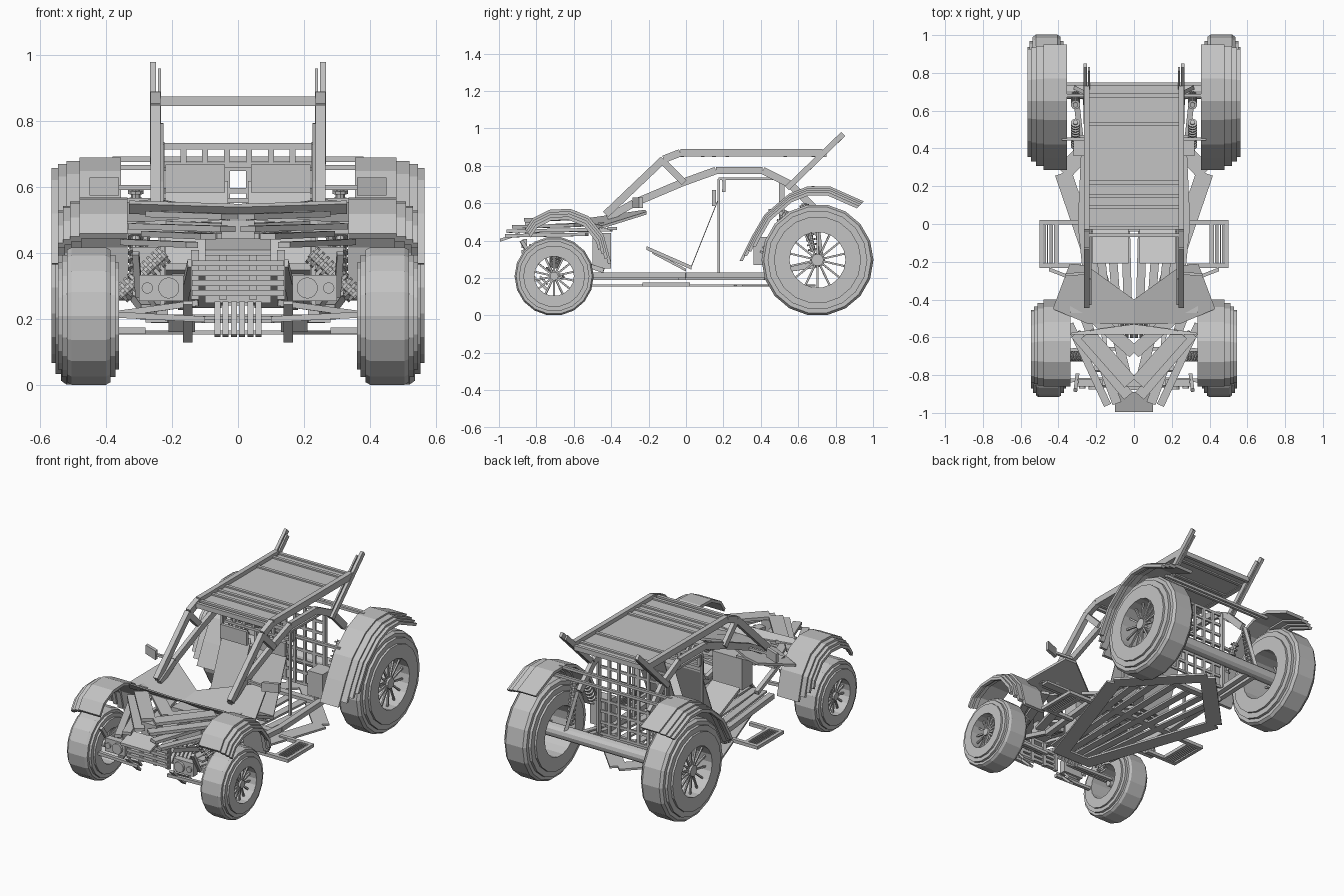
import bpy, bmesh, math
from mathutils import Vector, Matrix

if "Cube" in bpy.data.objects:
    bpy.data.objects.remove(bpy.data.objects["Cube"])

grey = bpy.data.materials.new("plain_grey")
grey.diffuse_color = (0.55, 0.55, 0.55, 1)
grey.use_nodes = True
grey.node_tree.nodes["Principled BSDF"].inputs["Base Color"].default_value = grey.diffuse_color


def finish(bm, name):
    bmesh.ops.recalc_face_normals(bm, faces=bm.faces)
    me = bpy.data.meshes.new(name)
    bm.to_mesh(me)
    bm.free()
    me.materials.append(grey)
    ob = bpy.data.objects.new(name, me)
    bpy.context.collection.objects.link(ob)


def mirrored(bm):
    """Copy everything in the mesh across x = 0."""
    d = bmesh.ops.duplicate(bm, geom=bm.verts[:] + bm.edges[:] + bm.faces[:])
    for v in d["geom"]:
        if isinstance(v, bmesh.types.BMVert):
            v.co.x *= -1


def box(bm, x0, x1, y0, y1, z0, z1):
    m = Matrix.Translation(((x0 + x1) / 2, (y0 + y1) / 2, (z0 + z1) / 2))
    bmesh.ops.create_cube(bm, size=1, matrix=m @ Matrix.Diagonal((x1 - x0, y1 - y0, z1 - z0, 1)))


def bar(bm, a, b, w=0.02, h=None):
    a, b = Vector(a), Vector(b)
    m = Matrix.Translation((a + b) / 2) @ (b - a).to_track_quat('Y', 'Z').to_matrix().to_4x4()
    bmesh.ops.create_cube(bm, size=1, matrix=m @ Matrix.Diagonal((w, (b - a).length, h or w, 1)))


def path(bm, pts, w=0.03, h=None):
    for a, b in zip(pts, pts[1:]):
        bar(bm, a, b, w, h)


def tube(bm, a, b, r, n=12):
    a, b = Vector(a), Vector(b)
    m = Matrix.Translation((a + b) / 2) @ (b - a).to_track_quat('Z', 'Y').to_matrix().to_4x4()
    bmesh.ops.create_cone(bm, cap_ends=True, segments=n, radius1=r, radius2=r, depth=(b - a).length, matrix=m)


def plate(bm, pts, t):
    lo = [bm.verts.new((x, y, z - t)) for x, y, z in pts]
    hi = [bm.verts.new(p) for p in pts]
    bm.faces.new(hi)
    bm.faces.new(lo[::-1])
    for i in range(len(pts)):
        j = (i + 1) % len(pts)
        bm.faces.new((lo[i], lo[j], hi[j], hi[i]))


def lathe(bm, prof, cy, cz, n):
    """Closed (x, r) profile turned about the wheel axis."""
    rings = []
    for k in range(n):
        a = 2 * math.pi * (k + 0.5) / n
        rings.append([bm.verts.new((x, cy + r * math.sin(a), cz + r * math.cos(a))) for x, r in prof])
    for k in range(n):
        p, q = rings[k], rings[(k + 1) % n]
        for i in range(len(prof)):
            j = (i + 1) % len(prof)
            bm.faces.new((p[i], p[j], q[j], q[i]))


# Wheels: stepped tyre, thin spokes, hub
for name, cy, R, x0, x1 in (("front", -0.705, 0.21, 0.36, 0.545), ("rear", 0.703, 0.297, 0.36, 0.565)):
    hole, w = R * 0.5, x1 - x0
    half = [(0, hole), (0, .78 * R), (.06, .78 * R), (.06, .89 * R), (.14, .89 * R), (.14, .96 * R), (.22, R)]
    prof = half + [(1 - x, r) for x, r in half[::-1]]
    bm = bmesh.new()
    lathe(bm, [(x0 + x * w, r * 1.008) for x, r in prof], cy, R, 18)
    mirrored(bm)
    finish(bm, name + "_tyres")
    bm = bmesh.new()
    xs = x1 - 0.035
    for k in range(14):
        a = 2 * math.pi * k / 14
        bar(bm, (xs, cy, R), (xs - 0.01, cy + hole * 1.02 * math.sin(a), R + hole * 1.02 * math.cos(a)), 0.01)
    tube(bm, (xs - 0.04, cy, R), (xs + 0.015, cy, R), R * 0.11)
    mirrored(bm)
    finish(bm, name + "_spokes")

# Fenders: side-by-side strips, each outer one lower and shorter at its inner-bay end
fender_paths = {
    "rear_fender": ([(.285, .29), (.35, .42), (.42, .54), (.55, .65), (.65, .69), (.77, .69), (.95, .61)],
                    (.66, .3), ((.355, .48, 1), (.475, .52, .975), (.515, .545, .95), (.54, .565, .92))),
    "front_fender": ([(-.4, .28), (-.44, .43), (-.52, .53), (-.62, .57), (-.73, .565), (-.82, .52), (-.86, .46)],
                     (-.68, .2), ((.335, .48, 1), (.475, .51, .965), (.505, .53, .93), (.525, .545, .89)))}
for name, (pts, (cy, cz), strips) in fender_paths.items():
    bm = bmesh.new()
    for k, (xa, xb, s) in enumerate(strips):
        rows = []
        first = Vector(pts[0]).lerp(Vector(pts[1]), 0.22 * k)
        for y, z in [first] + pts[1:]:
            y, z = cy + (y - cy) * s, cz + (z - cz) * s
            d = Vector((y - cy, z - cz)).normalized() * 0.018
            rows.append([bm.verts.new(c) for c in ((xa, y, z), (xb, y, z), (xb, y - d.x, z - d.y), (xa, y - d.x, z - d.y))])
        for p, q in zip(rows, rows[1:]):
            for i in range(4):
                bm.faces.new((p[i], p[(i + 1) % 4], q[(i + 1) % 4], q[i]))
        bm.faces.new(rows[0])
        bm.faces.new(rows[-1][::-1])
    mirrored(bm)
    finish(bm, name + "s")

# Roll cage: upper rail, lower rail, braces, rear spars, door posts
bm = bmesh.new()
X = 0.25
path(bm, [(X, y, z) for y, z in ((-.43, .54), (-.12, .835), (-.03, .87), (.73, .87))], 0.03, 0.04)
path(bm, [(X - .012, y, z) for y, z in ((-.42, .52), (-.28, .60), (-.02, .71), (.16, .775), (.41, .775), (.56, .70), (.69, .57))], 0.025, 0.04)
bar(bm, (X + .008, .54, .68), (X + .008, .84, .97), 0.018, 0.03)
bar(bm, (X - .012, .54, .68), (X - .012, .82, .95), 0.01, 0.03)
bar(bm, (X, -.12, .82), (X, -.01, .71), 0.025, 0.035)
path(bm, [(X - .02, y, z) for y, z in ((.175, .22), (.175, .73), (.52, .73), (.52, .24))], 0.014)
mirrored(bm)
finish(bm, "roll_cage")

# Roof panel with cross ribs
bm = bmesh.new()
box(bm, -.235, .235, -.02, .74, .854, .866)
for y in (-.06, -.02, .09, .15, .22, .53, .68, .74):
    box(bm, -.235, .235, y - .01, y + .01, .846, .875)
finish(bm, "roof")

# Safety mesh behind the cabin and the short row above the seats
bm = bmesh.new()
for i in range(8):
    x = -.232 + i * .0663
    box(bm, x - .009, x + .009, .498, .512, .25, .73)
    box(bm, x - .009, x + .009, .195, .21, .67, .73)
for i in range(8):
    z = .25 + i * .068
    box(bm, -.235, .235, .5, .51, z - .008, z + .008)
box(bm, -.235, .235, .192, .212, .715, .735)
box(bm, -.235, .235, .192, .212, .66, .675)
finish(bm, "safety_mesh")

# Seats: back, cushion, headrest
bm = bmesh.new()
plate(bm, [(.03, .03, .27), (.22, .03, .27), (.22, .17, .62), (.03, .17, .62)], 0.012)
plate(bm, [(.03, -.21, .37), (.22, -.21, .37), (.22, .03, .265), (.03, .03, .265)], 0.02)
plate(bm, [(.05, -.18, .345), (.20, -.18, .345), (.20, .0, .25), (.05, .0, .25)], 0.015)
box(bm, .04, .22, .14, .16, .585, .67)
mirrored(bm)
finish(bm, "seats")

# Floor: kite-shaped wide frame, rails, lengthwise slats, sloped front guard
bm = bmesh.new()
path(bm, [(.10, -.53, .16), (.375, .27, .16), (0, .66, .16)], 0.09, 0.012)
path(bm, [(.23, -.50, .215), (.28, 0, .215), (.26, .45, .215)], 0.035, 0.03)
for x in (.05, .14, .22):
    bar(bm, (x * .6, -.56, .195), (x * 1.1, .42, .195), 0.045, 0.012)
for x in (.012, .038, .062):
    bar(bm, (x, -.60, .15), (x, -.52, .25), 0.018, 0.012)
mirrored(bm)
bar(bm, (-.14, -.53, .16), (.14, -.53, .16), 0.07, 0.012)
bar(bm, (-.28, -.02, .20), (.28, -.02, .20), 0.04, 0.02)
bar(bm, (-.27, .43, .205), (.27, .43, .205), 0.04, 0.02)
finish(bm, "floor_frame")

# Side steps with treads
bm = bmesh.new()
for y in (-.22, .01):
    box(bm, .28, .50, y - .012, y + .012, .155, .175)
for x in (.41, .49):
    box(bm, x - .01, x + .01, -.23, .02, .155, .175)
for i in range(6):
    x = .42 + i * .0125
    box(bm, x - .003, x + .003, -.22, .01, .158, .17)
mirrored(bm)
finish(bm, "side_steps")

# Bonnet: angled halves with raised rear corners, front lip, console box below
bm = bmesh.new()
plate(bm, [(0, -.40, .53), (0, -.53, .52), (.24, -.53, .50), (.43, -.45, .48), (.34, -.21, .555), (.25, -.22, .565)], 0.015)
plate(bm, [(0, -.585, .55), (.33, -.585, .56), (.33, -.575, .53), (0, -.53, .515)], 0.01)
mirrored(bm)
box(bm, -.10, .10, -.50, -.40, .25, .44)
finish(bm, "bonnet")

# Nose: stacked level V-shaped blades
bm = bmesh.new()
for xa, ya, xb, yb, z, w in ((.02, -.84, .25, -.58, .515, .08), (.03, -.91, .31, -.58, .478, .06),
                             (.0, -.68, .20, -.50, .485, .07), (.09, -.95, .27, -.47, .455, .05),
                             (.14, -.96, .34, -.53, .43, .04), (.04, -.80, .14, -.40, .455, .05)):
    bar(bm, (xa, ya, z - .004), (xb, yb, z + .004), w, 0.018)
for y, z in ((-.37, .465), (-.42, .49)):
    box(bm, .08, .34, y - .05, y, z - .007, z + .007)
box(bm, .0, .05, -.86, -.80, .42, .50)
mirrored(bm)
plate(bm, [(-.10, -.995, .41), (.10, -.995, .41), (.10, -.89, .445), (-.10, -.89, .445)], 0.016)
finish(bm, "nose_blades")

# Front grille, lamp housings and lamps
bm = bmesh.new()
for z in (.28, .31, .34, .37):
    box(bm, -.14, .14, -.88, -.855, z - .009, z + .009)
for x in (-.13, -.045, .045, .13):
    box(bm, x - .012, x + .012, -.87, -.85, .26, .41)
finish(bm, "grille")
bm = bmesh.new()
box(bm, .165, .30, -.86, -.82, .255, .335)
tube(bm, (.21, -.85, .295), (.21, -.875, .295), .032, 16)
tube(bm, (.275, -.85, .295), (.275, -.87, .295), .017, 16)
mirrored(bm)
finish(bm, "lamps")

# Front suspension: arms, skids, coil dampers
bm = bmesh.new()
for y in (-.82, -.66):
    bar(bm, (.10, y, .20), (.39, y - .01, .215), .02, .018)
bar(bm, (.12, -.74, .25), (.38, -.70, .215), .018)
bar(bm, (.14, -.84, .37), (.17, -.44, .24), .025)
bar(bm, (.31, -.88, .40), (.30, -.80, .27), .02)
bar(bm, (.17, -.78, .21), (.17, -.74, .165), .08, .012)
bar(bm, (.152, -.86, .25), (.152, -.74, .135), .028, .014)
tube(bm, (.40, -.705, .212), (.52, -.705, .212), .02)
mirrored(bm)
finish(bm, "front_suspension")
bm = bmesh.new()
for a, b, r in (((.22, -.70, .40), (.36, -.70, .27), .03), ((.31, .41, .32), (.31, .54, .56), .025), ((.31, .68, .34), (.31, .63, .60), .025)):
    a, b = Vector(a), Vector(b)
    tube(bm, a, b, .014, 8)
    for i in range(10):
        c = a.lerp(b, (i + .5) / 10)
        d = (b - a).normalized() * .005
        tube(bm, c - d, c + d, r, 10)
mirrored(bm)
finish(bm, "coil_dampers")

# Rear axle, trailing arms, fender support bars, side tanks
bm = bmesh.new()
for x in (.26, .31):
    bar(bm, (x * .9, .42, .23), (x, .70, .27), .03)
bar(bm, (.25, .69, .57), (.31, .72, .32), .02)
box(bm, .22, .32, .36, .47, .27, .42)
mirrored(bm)
tube(bm, (-.52, .703, .297), (.52, .703, .297), .04)
for y, z in ((.74, .66), (.68, .685), (.45, .56)):
    box(bm, -.38, .38, y - .008, y + .008, z - .008, z + .008)
finish(bm, "rear_axle")

# Mirrors on short arms
bm = bmesh.new()
plate(bm, [(.36, -.285, .63), (.45, -.25, .63), (.45, -.23, .63), (.36, -.265, .63)], 0.055)
bar(bm, (.25, -.26, .60), (.37, -.27, .60), .015)
mirrored(bm)
finish(bm, "mirrors")
